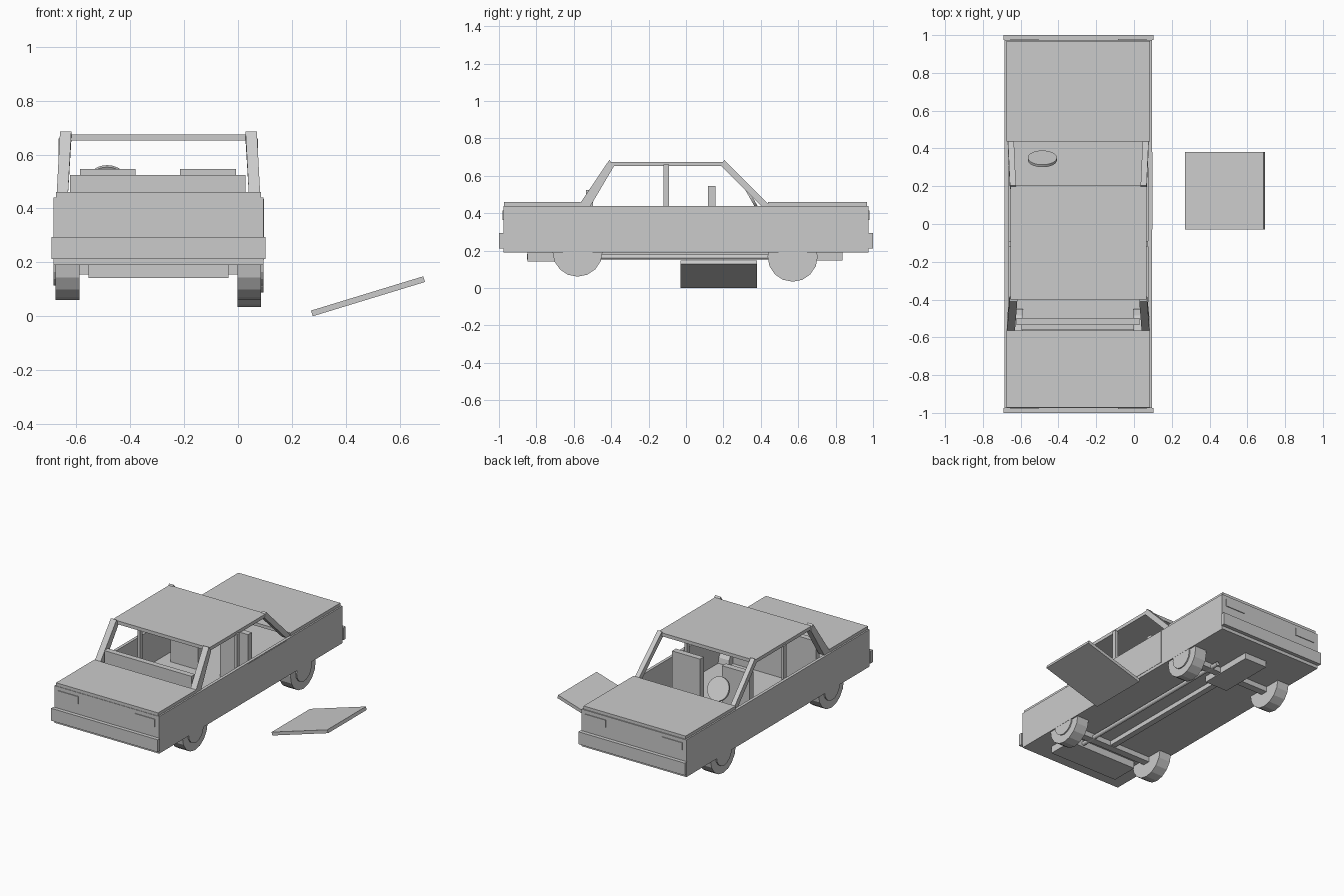
import bpy, math
from mathutils import Vector, Matrix

if "Cube" in bpy.data.objects:
    bpy.data.objects.remove(bpy.data.objects["Cube"])

CX = -0.295  # centre line of the car
mat = bpy.data.materials.new("plain_grey")
mat.diffuse_color = (0.6, 0.6, 0.6, 1)
mat.use_nodes = True
mat.node_tree.nodes["Principled BSDF"].inputs["Base Color"].default_value = mat.diffuse_color


def add(name, verts, faces):
    me = bpy.data.meshes.new(name)
    me.from_pydata(verts, [], faces)
    me.materials.append(mat)
    ob = bpy.data.objects.new(name, me)
    bpy.context.collection.objects.link(ob)
    return ob


BOX = [(0, 1, 3, 2), (4, 6, 7, 5), (0, 4, 5, 1), (2, 3, 7, 6), (0, 2, 6, 4), (1, 5, 7, 3)]


def box(name, x, y, z):
    return add(name, [(a, b, c) for a in x for b in y for c in z], BOX)


def beam(name, x_low, x_high, low, high, width):
    """Slanted post: low and high are pairs of (y, z) points."""
    v = [(x + s * width / 2, y, z) for s in (-1, 1)
         for x, pair in ((x_low, low), (x_high, high)) for y, z in pair]
    return add(name, v, BOX)


def disc(name, centre, axis, radius, depth, sides):
    rot = Vector(axis).to_track_quat('Z', 'Y').to_matrix()
    v = []
    for h in (-depth / 2, depth / 2):
        for i in range(sides):
            a = 2 * math.pi * i / sides
            p = Vector((radius * math.cos(a), radius * math.sin(a), h))
            v.append(Vector(centre) + rot @ p)
    f = [tuple(reversed(range(sides))), tuple(range(sides, 2 * sides))]
    f += [(i, (i + 1) % sides, sides + (i + 1) % sides, sides + i) for i in range(sides)]
    ob = add(name, v, f)
    for p in ob.data.polygons[2:]:
        p.use_smooth = sides > 20
    return ob


def mid(half):
    return (CX - half, CX + half)


# Open body shell: floor, sides and ends
box("floor", mid(0.39), (-0.975, 0.975), (0.19, 0.21))
for s, side in ((-1, "left"), (1, "right")):
    xs = sorted((CX + s * 0.39, CX + s * 0.37))
    box(side + "_body_side", xs, (-0.975, 0.975), (0.21, 0.44))
for s, end in ((-1, "rear"), (1, "front")):
    box(end + "_panel", mid(0.37), sorted((s * 0.975, s * 0.955)), (0.21, 0.44))
    box(end + "_bumper", mid(0.397), sorted((s * 1.0, s * 0.975)), (0.212, 0.295))
    # Lamps
    for t in (-1, 1):
        box(end + "_lamp", sorted((CX + t * 0.36, CX + t * 0.21)),
            sorted((s * 0.975, s * 0.98)), (0.365, 0.415))
box("boot_lid", mid(0.38), (-0.972, -0.565), (0.44, 0.461))
box("bonnet", mid(0.38), (0.438, 0.968), (0.44, 0.461))
box("door_recess_plate", (0.095, 0.097), (-0.03, 0.38), (0.21, 0.435))

# Roof and pillars
box("roof", mid(0.36), (-0.4, 0.205), (0.652, 0.675))
for s in (-1, 1):
    beam("rear_pillar", CX + s * 0.357, CX + s * 0.344,
         ((-0.575, 0.44), (-0.51, 0.44)), ((-0.41, 0.685), (-0.385, 0.652)), 0.042)
    beam("windscreen_pillar", CX + s * 0.357, CX + s * 0.346,
         ((0.40, 0.44), (0.45, 0.44)), ((0.185, 0.655), (0.205, 0.685)), 0.032)
    box("door_pillar", sorted((CX + s * 0.37, CX + s * 0.352)), (-0.12, -0.09), (0.21, 0.66))

# Seats and steering wheel
box("rear_seat", (-0.622, 0.028), (-0.535, -0.497), (0.21, 0.525))
box("rear_seat_brace", (-0.595, 0.0), (-0.56, -0.535), (0.21, 0.44))
box("left_seat", (-0.585, -0.38), (0.118, 0.158), (0.21, 0.547))
box("right_seat", (-0.215, -0.007), (0.118, 0.158), (0.21, 0.547))
disc("steering_wheel", (-0.485, 0.345, 0.49), (0, 0.87, 0.49), 0.077, 0.015, 32)

# Wheels with hubs, and axles; the right front wheel hangs lower
for y, name in ((-0.58, "rear"), (0.57, "front")):
    for s in (-1, 1):
        z = 0.168 if (s > 0 and y > 0) else 0.195
        disc(name + "_wheel", (CX + s * 0.337, y, z), (1, 0, 0), 0.134, 0.088, 16)
        disc(name + "_hub", (CX + s * 0.384, y, z), (1, 0, 0), 0.08, 0.01, 16)
    box(name + "_axle", mid(0.3), (y - 0.025, y + 0.025), (0.155, 0.195))

# Underside: tank, engine sump, drive tunnel and exhaust
box("fuel_tank", (-0.555, -0.035), (-0.847, -0.66), (0.142, 0.19))
box("engine_sump", (-0.38, -0.21), (0.45, 0.838), (0.148, 0.19))
box("drive_shaft", (-0.315, -0.275), (-0.6, 0.45), (0.16, 0.19))
disc("exhaust_pipe", (-0.14, -0.1, 0.167), (0, 1, 0), 0.014, 1.5, 12)

# Detached door lying tilted beside the car
a, b = Vector((0.274, 0, 0.011)), Vector((0.69, 0, 0.138))
d = (b - a).normalized()
n = Vector((-d.z, 0, d.x)) * 0.011
add("detached_door", [p + o + Vector((0, y, 0)) for p in (a, b)
                      for y in (-0.03, 0.38) for o in (-n, n)], BOX)
